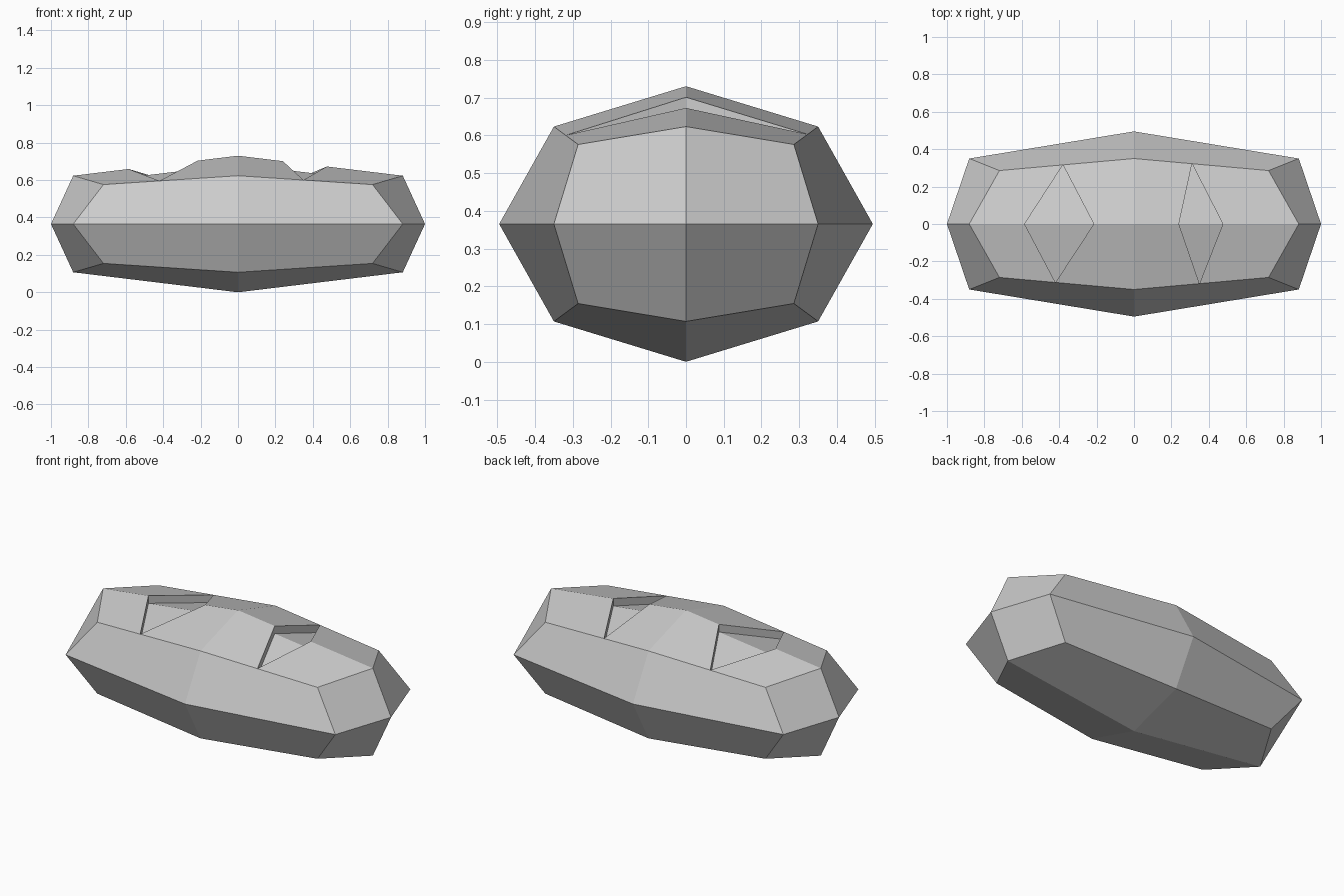
import bpy, bmesh
from mathutils import Vector

old = bpy.data.objects.get("Cube")
if old:
    bpy.data.objects.remove(old, do_unlink=True)

HALF = Vector((1.246, 0.495, 0.365))   # radii of the stone before the ends are flattened
DEPTH = 0.045                          # depth of the notches

bm = bmesh.new()

# Faceted stone: a once-subdivided cube pushed out to a sphere and stretched
bmesh.ops.create_cube(bm, size=2)
bmesh.ops.subdivide_edges(bm, edges=bm.edges[:], cuts=1, use_grid_fill=True)
for v in bm.verts:
    v.co = v.co.normalized() * HALF
    v.co.x = max(-1, min(1, v.co.x))
    v.co.z += HALF.z


def nearest(x, y, z):
    return min(bm.verts, key=lambda v: (v.co - Vector((x, y, z))).length)


def point_on(a, b, x):
    """Insert a vertex at a given x on the edge from a to b."""
    edge = bm.edges.get((a, b))
    return bmesh.utils.edge_split(edge, a, (x - a.co.x) / (b.co.x - a.co.x))[1]


def join(a, b):
    """Split the face shared by two vertices along the line between them."""
    face = next(f for f in a.link_faces if f in b.link_faces[:])
    bmesh.utils.face_split(face, a, b)


# Diamond notches sunk across the top ridge: inner x, outer x, front x, back x
top = nearest(0, 0, 2 * HALF.z)
notches = [(-0.215, -0.585, -0.42, -0.38), (0.24, 0.475, 0.35, 0.31)]
sunk = []
for inner_x, outer_x, front_x, back_x in notches:
    s = 1 if inner_x > 0 else -1
    end = nearest(s * 0.88, 0, 0.62)
    inner = point_on(top, end, inner_x)
    outer = point_on(inner, end, outer_x)
    for side, x in ((-1, front_x), (1, back_x)):
        middle = nearest(0, side * 0.35, 0.62)
        corner = nearest(s * 0.72, side * 0.29, 0.58)
        tip = point_on(middle, corner, x)
        join(inner, tip)
        join(tip, outer)
        sunk.append(next(f for f in tip.link_faces
                         if inner in f.verts[:] and outer in f.verts[:]))

result = bmesh.ops.extrude_face_region(bm, geom=sunk)
bmesh.ops.delete(bm, geom=[f for f in sunk if f.is_valid], context='FACES')
floor_verts = [g for g in result["geom"] if isinstance(g, bmesh.types.BMVert)]
bmesh.ops.translate(bm, verts=floor_verts, vec=(0, 0, -DEPTH))
bmesh.ops.recalc_face_normals(bm, faces=bm.faces[:])

mesh = bpy.data.meshes.new("notched_stone")
bm.to_mesh(mesh)
bm.free()

# Plain grey stone
mat = bpy.data.materials.new("stone_grey")
mat.use_nodes = True
grey = (0.6, 0.6, 0.6, 1)
mat.diffuse_color = grey
mat.node_tree.nodes["Principled BSDF"].inputs["Base Color"].default_value = grey
mesh.materials.append(mat)

stone = bpy.data.objects.new("notched_stone", mesh)
bpy.context.collection.objects.link(stone)
